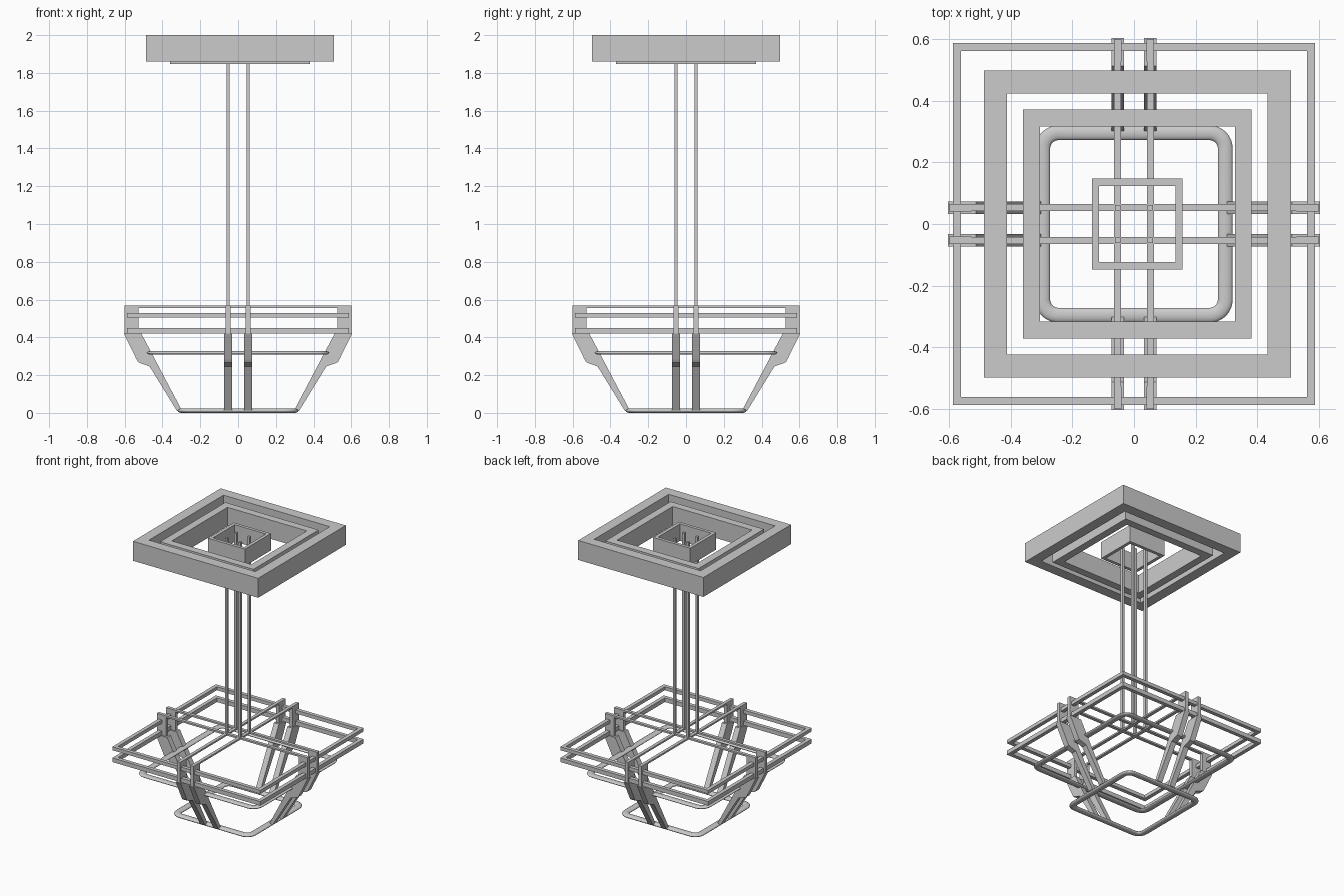
import bpy, bmesh, math

if "Cube" in bpy.data.objects:
    bpy.data.objects.remove(bpy.data.objects["Cube"])


def make(name, bm, smooth=False):
    bmesh.ops.recalc_face_normals(bm, faces=bm.faces)
    me = bpy.data.meshes.new(name)
    bm.to_mesh(me)
    bm.free()
    ob = bpy.data.objects.new(name, me)
    bpy.context.collection.objects.link(ob)
    if smooth:
        for p in me.polygons:
            p.use_smooth = True
    return ob


def bridge_closed(bm, loops):
    """Join a closed chain of closed vertex loops with quads."""
    n = len(loops)
    for i in range(n):
        a, b = loops[i], loops[(i + 1) % n]
        m = len(a)
        for j in range(m):
            k = (j + 1) % m
            bm.faces.new((a[j], a[k], b[k], b[j]))


def square_frame(name, half, width, z0, z1, cx=0.0):
    bm = bmesh.new()
    section = [(half, z0), (half, z1), (half - width, z1), (half - width, z0)]
    loops = [[bm.verts.new((cx + sx * h, sy * h, z)) for h, z in section]
             for sx, sy in ((1, 1), (-1, 1), (-1, -1), (1, -1))]
    bridge_closed(bm, loops)
    return make(name, bm)


def rounded_ring(name, half, radius, width, height, z):
    """Rounded square ring with a flattened oval section."""
    bm = bmesh.new()
    loops = []
    a, b, seg = width / 2, height / 2, 8
    c = half - a - radius
    for q, (sx, sy) in enumerate(((1, 1), (-1, 1), (-1, -1), (1, -1))):
        for i in range(seg + 1):
            ang = math.pi / 2 * (q + i / seg)
            loop = []
            for t in range(16):
                u = 2 * math.pi * t / 16
                r = radius + a * math.cos(u)
                loop.append(bm.verts.new((sx * c + r * math.cos(ang),
                                          sy * c + r * math.sin(ang),
                                          z + b * math.sin(u))))
            loops.append(loop)
    bridge_closed(bm, loops)
    return make(name, bm, True)


def box(name, x0, x1, y0, y1, z0, z1):
    bm = bmesh.new()
    bmesh.ops.create_cube(bm, size=1)
    for v in bm.verts:
        v.co = (x1 if v.co.x > 0 else x0, y1 if v.co.y > 0 else y0,
                z1 if v.co.z > 0 else z0)
    return make(name, bm)


def slab(name, profile, y, width):
    """Extrude an x-z profile along y."""
    bm = bmesh.new()
    f = bm.faces.new([bm.verts.new((x, y - width / 2, z)) for x, z in profile])
    ext = bmesh.ops.extrude_face_region(bm, geom=[f])
    for v in ext["geom"]:
        if isinstance(v, bmesh.types.BMVert):
            v.co.y += width
    return make(name, bm)


# Ceiling mount: three nested square frames
square_frame("ceiling_outer_frame", 0.498, 0.075, 1.86, 2.0, 0.011)
square_frame("ceiling_middle_frame", 0.371, 0.055, 1.847, 1.982, 0.011)
square_frame("ceiling_inner_box", 0.147, 0.023, 1.86, 1.982, 0.011)

# Four hanging rods
R, P = 0.053, 0.009
for sx in (-1, 1):
    for sy in (-1, 1):
        box("hanging_rod", sx * R - P, sx * R + P, sy * R - P, sy * R + P, 0.556, 1.97)

# Two thin square frames of the lamp body
square_frame("upper_square_frame", 0.588, 0.027, 0.505, 0.53)
square_frame("lower_square_frame", 0.588, 0.027, 0.42, 0.45)

# Cross bars, end clips and sloping arms, repeated around the four sides
arm_profile = [(0.604, 0.42), (0.537, 0.283), (0.527, 0.267), (0.468, 0.246),
               (0.325, 0.013), (0.297, 0.013), (0.512, 0.42)]
for side in range(4):
    turn = side * math.pi / 2
    for s in (-R, R):
        parts = [slab("sloping_arm", arm_profile, s, 0.04),
                 box("arm_clip", 0.527, 0.6, s - 0.012, s + 0.012, 0.42, 0.568)]
        if side < 2:
            parts.append(box("cross_bar", -0.6, 0.6, s - 0.0115, s + 0.0115, 0.556, 0.568))
        for ob in parts:
            ob.rotation_euler.z = turn

# Rounded rings held by the arms
rounded_ring("middle_rounded_ring", 0.484, 0.05, 0.048, 0.019, 0.318)
rounded_ring("bottom_rounded_ring", 0.32, 0.05, 0.048, 0.024, 0.012)
